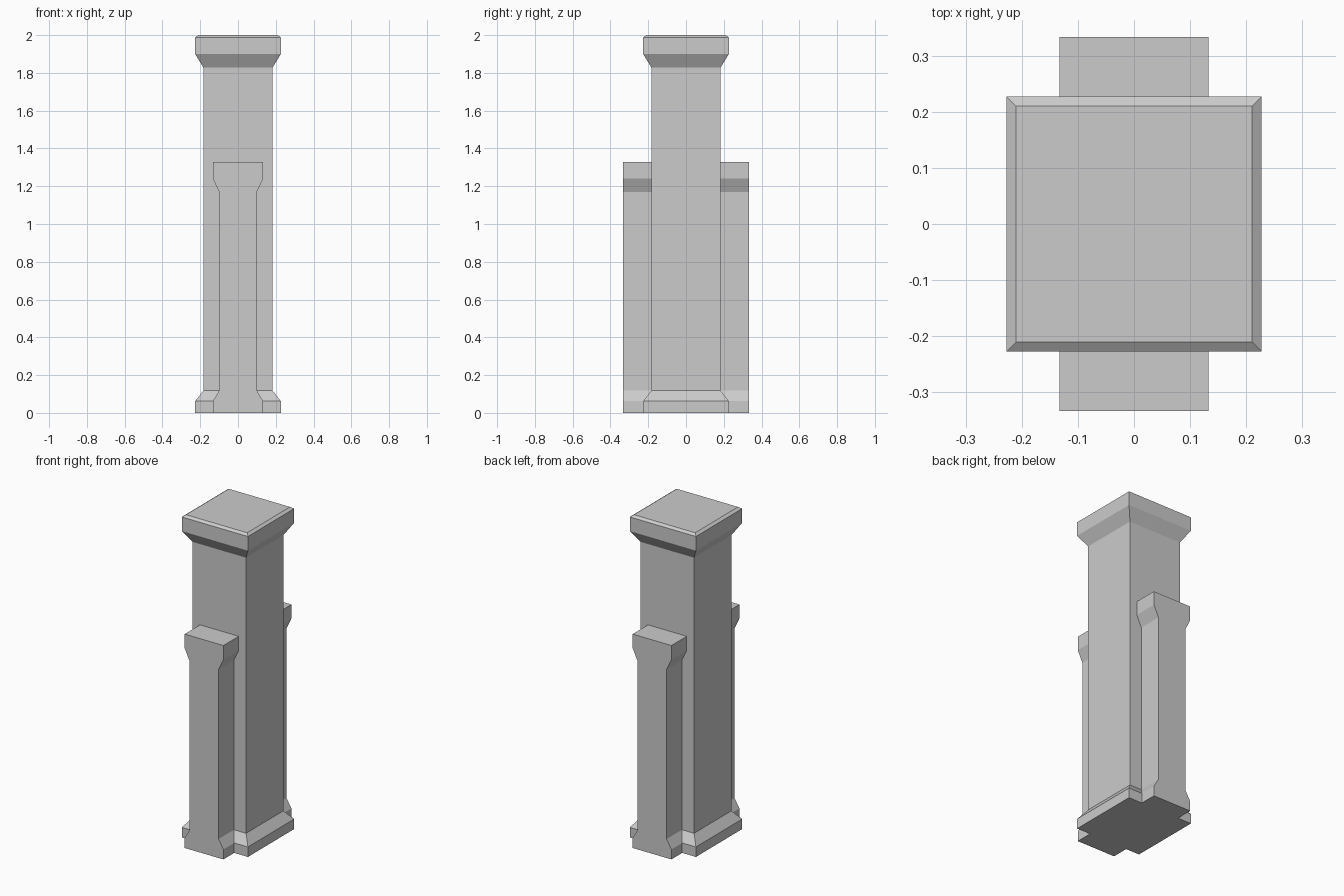
import bpy, bmesh

if "Cube" in bpy.data.objects:
    bpy.data.objects.remove(bpy.data.objects["Cube"])

stone = bpy.data.materials.new("grey_stone")
stone.diffuse_color = (0.6, 0.6, 0.6, 1)
stone.use_nodes = True
stone.node_tree.nodes["Principled BSDF"].inputs["Base Color"].default_value = stone.diffuse_color


def finish(name, bm):
    bmesh.ops.recalc_face_normals(bm, faces=bm.faces[:])
    mesh = bpy.data.meshes.new(name)
    bm.to_mesh(mesh)
    bm.free()
    mesh.materials.append(stone)
    obj = bpy.data.objects.new(name, mesh)
    bpy.context.collection.objects.link(obj)


def square_loft(name, levels):
    """Stack square rings given as (half width, height)."""
    bm = bmesh.new()
    rings = [[bm.verts.new((sx * h, sy * h, z))
              for sx, sy in ((-1, -1), (1, -1), (1, 1), (-1, 1))]
             for h, z in levels]
    for a, b in zip(rings, rings[1:]):
        for i in range(4):
            j = (i + 1) % 4
            bm.faces.new((a[i], a[j], b[j], b[i]))
    bm.faces.new(rings[0])
    bm.faces.new(rings[-1])
    finish(name, bm)


def pilaster(name, half_profile, y0, y1):
    """Extrude a mirrored front outline from y0 to y1."""
    outline = half_profile + [(-x, z) for x, z in reversed(half_profile)]
    bm = bmesh.new()
    face = bm.faces.new([bm.verts.new((x, y0, z)) for x, z in outline])
    ext = bmesh.ops.extrude_face_region(bm, geom=[face], use_keep_orig=True)
    moved = [v for v in ext["geom"] if isinstance(v, bmesh.types.BMVert)]
    bmesh.ops.translate(bm, verts=moved, vec=(0, y1 - y0, 0))
    finish(name, bm)


# Main pillar: flared base, shaft, and capital with chamfered top
square_loft("pillar", [(0.227, 0), (0.227, 0.062), (0.183, 0.118),
                       (0.183, 1.828), (0.227, 1.9), (0.227, 1.988), (0.21, 2.0)])

# Shorter pilasters on the front and back
side = [(0.133, 0), (0.133, 0.062), (0.1, 0.118),
        (0.1, 1.17), (0.133, 1.24), (0.133, 1.327)]
for name, s in (("front_pilaster", -1), ("back_pilaster", 1)):
    pilaster(name, side, s * 0.18, s * 0.333)
